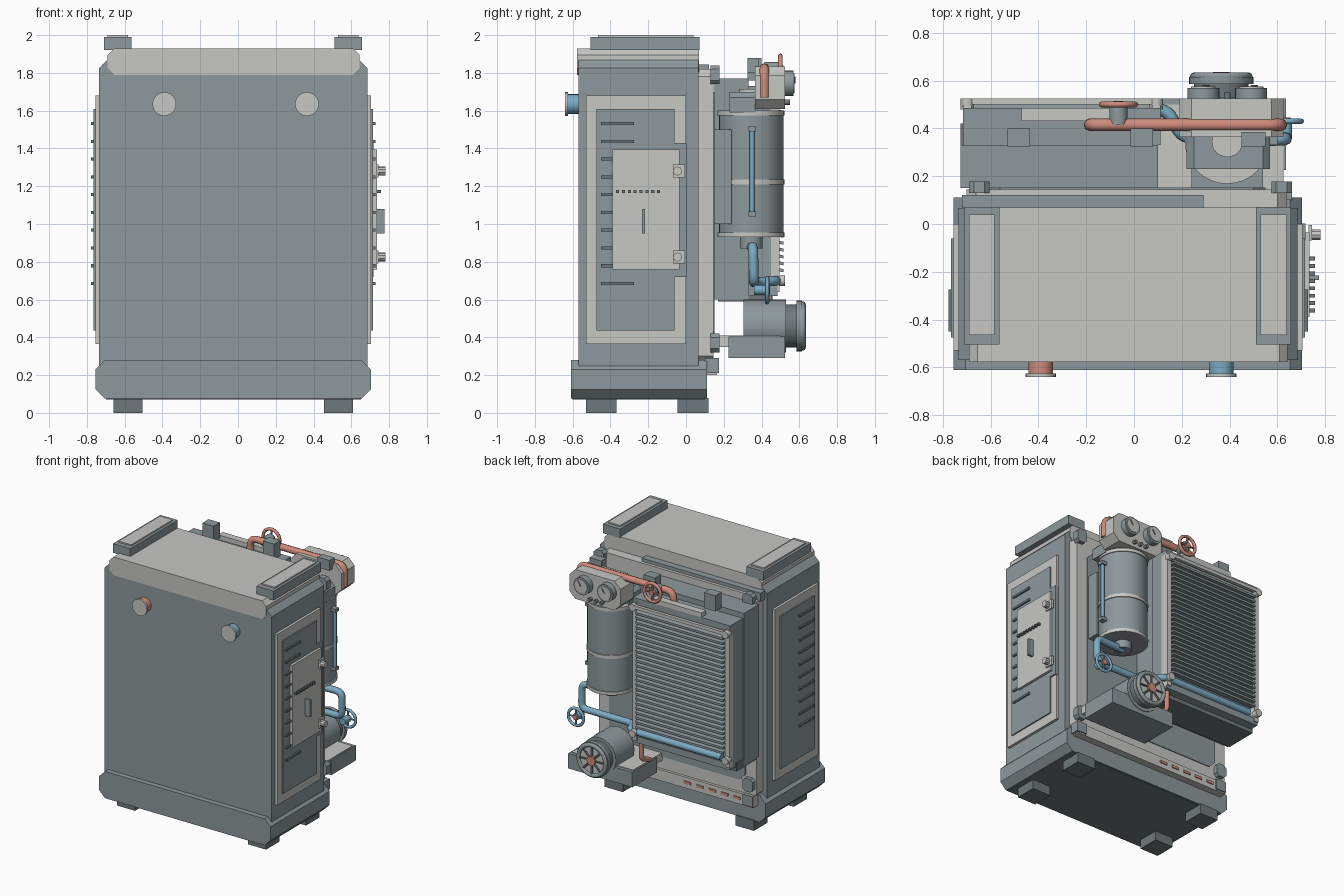
import bpy, bmesh, math
from mathutils import Vector

old = bpy.data.objects.get("Cube")
if old:
    bpy.data.objects.remove(old, do_unlink=True)


def material(name, r, g, b):
    m = bpy.data.materials.new(name)
    m.use_nodes = True
    m.diffuse_color = (r, g, b, 1)
    node = next(n for n in m.node_tree.nodes if n.type == 'BSDF_PRINCIPLED')
    node.inputs["Base Color"].default_value = (r, g, b, 1)
    return m


STEEL = material("steel grey", .27, .32, .335)
LIGHT = material("pale grey", .57, .58, .55)
DARK = material("dark grey", .16, .19, .2)
RED = material("dusty red", .62, .26, .2)
BLUE = material("pale blue", .2, .41, .55)


def finish(name, bm, mat, smooth=False):
    bmesh.ops.recalc_face_normals(bm, faces=bm.faces)
    mesh = bpy.data.meshes.new(name)
    bm.to_mesh(mesh)
    bm.free()
    mesh.materials.append(mat)
    ob = bpy.data.objects.new(name, mesh)
    bpy.context.collection.objects.link(ob)
    if smooth:
        for o in bpy.context.selected_objects:
            o.select_set(False)
        ob.select_set(True)
        bpy.context.view_layer.objects.active = ob
        bpy.ops.object.shade_smooth_by_angle(angle=math.radians(35))
    return ob


def prism(name, x0, x1, y0, y1, z0, z1, mat, low=0, high=0):
    """Block along y, with its lower and upper corners cut off."""
    pts = []
    for x, z, sx, sz, c in ((x0, z0, 1, 1, low), (x1, z0, -1, 1, low),
                            (x1, z1, -1, -1, high), (x0, z1, 1, -1, high)):
        cut = [(x, z + sz * c), (x + sx * c, z)] if c else [(x, z)]
        pts += cut if sx == sz else cut[::-1]
    bm = bmesh.new()
    face = bm.faces.new([bm.verts.new((x, y0, z)) for x, z in pts])
    ext = bmesh.ops.extrude_face_region(bm, geom=[face])
    moved = [v for v in ext["geom"] if isinstance(v, bmesh.types.BMVert)]
    bmesh.ops.translate(bm, verts=moved, vec=(0, y1 - y0, 0))
    return finish(name, bm, mat)


def cyl(name, p, q, r, mat, n=24, r2=None):
    p, q = Vector(p), Vector(q)
    bm = bmesh.new()
    bmesh.ops.create_cone(bm, cap_ends=True, segments=n, radius1=r,
                          radius2=r if r2 is None else r2, depth=(q - p).length)
    bm.transform((q - p).to_track_quat('Z', 'Y').to_matrix().to_4x4())
    bmesh.ops.translate(bm, verts=bm.verts, vec=(p + q) / 2)
    return finish(name, bm, mat, True)


def pipe(name, pts, r, mat, bend=.06, loop=False):
    """Tube along a path with rounded corners."""
    pts = [Vector(p) for p in pts]
    path = pts if loop else [pts[0]]
    if not loop:
        for a, b, c in zip(pts, pts[1:], pts[2:]):
            s, e = b + (a - b).normalized() * bend, b + (c - b).normalized() * bend
            path += [s * (1 - t) ** 2 + b * 2 * t * (1 - t) + e * t * t
                     for t in (i / 5 for i in range(6))]
        path.append(pts[-1])
    cu = bpy.data.curves.new(name, 'CURVE')
    cu.dimensions = '3D'
    cu.bevel_depth, cu.bevel_resolution, cu.use_fill_caps = r, 2, True
    sp = cu.splines.new('POLY')
    sp.points.add(len(path) - 1)
    for point, co in zip(sp.points, path):
        point.co = (*co, 1)
    sp.use_cyclic_u = loop
    cu.materials.append(mat)
    ob = bpy.data.objects.new(name, cu)
    bpy.context.collection.objects.link(ob)
    return ob


def ring(name, c, r, thick, mat):
    angles = [i * math.tau / 28 for i in range(28)]
    return pipe(name, [(c[0] + r * math.cos(a), c[1], c[2] + r * math.sin(a))
                       for a in angles], thick, mat, loop=True)


def spokes(name, c, r, thick, mat, n):
    for i in range(n):
        a = i * math.tau / n
        cyl(name, c, (c[0] + r * math.cos(a), c[1], c[2] + r * math.sin(a)), thick, mat, 6)


# Cabinet, base, cap and feet
prism("cabinet", -.735, .685, -.57, .066, .24, 1.87, STEEL, high=.045)
prism("base", -.755, .703, -.61, .11, .075, .28, STEEL, .05, .05)
prism("base_underside", -.70, .65, -.60, .10, .071, .08, DARK)
prism("top_cap", -.69, .643, -.577, .07, 1.79, 1.93, LIGHT, .035, .035)
for x in (-.66, .455):
    for y in (-.53, -.045):
        prism("foot", x, x + .155, y, y + .163, 0, .08, DARK)
for x in (-.71, .51):
    prism("top_rail", x, x + .147, -.505, .072, 1.92, 1.99, STEEL)
    prism("top_rail_pad", x + .02, x + .127, -.465, .04, 1.985, 2, LIGHT)

# Front ports
for x, mat in ((-.39, RED), (.365, BLUE)):
    cyl("port", (x, -.56, 1.635), (x, -.625, 1.635), .052, mat)
    cyl("port_flange", (x, -.625, 1.635), (x, -.64, 1.635), .063, LIGHT)

# Louvred side panels
for side, x in ((1, .685), (-1, -.735)):
    def plate(name, d0, d1, y0, y1, z0, z1, mat):
        a, b = sorted((x + side * d0, x + side * d1))
        return prism(name, a, b, y0, y1, z0, z1, mat)
    plate("side_frame", -.01, .02, -.53, 0, .365, 1.68, LIGHT)
    plate("side_panel", 0, .03, -.475, -.06, .435, 1.61, STEEL)
    for i in range(10):
        z = .685 + i * .094
        plate("louvre", .02, .042, -.45, -.275, z - .008, z + .008, DARK)

# Service door on the left side
prism("door_recess", .69, .717, -.07, .002, .72, 1.43, STEEL)
prism("door", .70, .735, -.39, -.035, .76, 1.395, LIGHT)
prism("door_handle", .73, .775, -.234, -.216, .95, 1.08, STEEL)
for z in (.825, 1.28):
    prism("door_latch", .73, .745, -.07, -.005, z - .035, z + .035, LIGHT)
    cyl("latch_knob", (.735, -.045, z), (.78, -.045, z), .024, LIGHT, 10)
for i in range(8):
    y = -.37 + i * .031
    prism("door_stud", .73, .757, y, y + .016, 1.165, 1.18, DARK)

# Rear frame, clamps and lower lip
prism("rear_frame", -.70, .64, .06, .145, .26, 1.82, LIGHT, .04, .04)
prism("rear_panel", -.61, .55, .14, .152, .38, 1.70, STEEL, .05, .05)
prism("rear_top_band", -.72, .29, .066, .122, 1.78, 1.845, STEEL)
prism("rear_lip", -.69, .64, .10, .165, .20, .285, LIGHT)
for i in range(5):
    x = -.58 + i * .105
    prism("lip_vent", x, x + .06, .16, .172, .235, .255, RED)
for x in (-.69, .575):
    for z in (.32, 1.74):
        prism("corner_clamp", x, x + .085, .13, .178, z, z + .1, STEEL, .02, .02)
    prism("lip_clamp", x, x + .085, .10, .175, .21, .29, STEEL)

# Radiator
prism("radiator_housing", -.725, .10, .15, .33, .60, 1.77, STEEL)
prism("radiator_core", -.715, .11, .33, .45, .64, 1.72, STEEL)
prism("radiator_back", -.67, .06, .44, .465, .74, 1.66, DARK)
prism("radiator_top_beam", -.715, .11, .33, .485, 1.66, 1.73, STEEL)
prism("radiator_bottom_beam", -.715, .11, .33, .485, .62, .67, STEEL)
prism("radiator_lower_tray", -.725, .10, .17, .42, .59, .65, DARK)
prism("radiator_top_strip", -.47, -.04, .43, .485, 1.725, 1.765, LIGHT)
for x in (-.715, .075):
    prism("radiator_post", x, x + .035, .43, .495, .64, 1.70, LIGHT)
    for z in (.70, 1.67):
        cyl("radiator_bolt", (x + .018, .48, z), (x + .018, .525, z), .028, LIGHT, 12)
for i in range(25):
    z = .765 + i * .0365
    bar = prism("fin", -.675, .07, .455, .515, z - .008, z + .008, STEEL)
    for v in bar.data.vertices:
        if v.co.y > .5:
            v.co.z -= .012
prism("fin_top_rail", -.69, .08, .50, .525, 1.665, 1.69, LIGHT)
for x in (-.53, -.015):
    prism("pipe_bracket", x, x + .095, .325, .40, 1.76, 1.88, STEEL)
prism("pipe_bracket", .45, .55, .325, .385, 1.80, 1.88, STEEL)

# Filter tank
T = (.39, .345)
cyl("tank", (*T, .93), (*T, 1.60), .17, STEEL, 32)
for z in (.93, 1.21, 1.575):
    cyl("tank_band", (*T, z), (*T, z + .025), .177, LIGHT, 32)
cyl("tank_bottom", (*T, .87), (*T, .935), .06, STEEL)
prism("tank_head", .22, .57, .23, .37, 1.59, 1.70, STEEL, high=.03)
cyl("tank_cap", (*T, 1.69), (*T, 1.715), .065, LIGHT)
prism("tank_mount", .24, .54, .14, .24, 1.0, 1.5, STEEL)
pipe("sight_tube", [(.58, .35, 1.05), (.58, .35, 1.5)], .013, BLUE)
for z in (1.04, 1.49):
    prism("sight_tube_fitting", .53, .60, .33, .37, z, z + .025, STEEL)

# Gauge box
prism("gauge_box", .19, .625, .365, .525, 1.61, 1.835, LIGHT, .05, .05)
for x in (.29, .49):
    cyl("gauge_rim", (x, .52, 1.745), (x, .57, 1.745), .067, STEEL)
    cyl("gauge_face", (x, .565, 1.745), (x, .575, 1.745), .052, LIGHT)
    pipe("gauge_needle", [(x, .577, 1.745), (x + .025, .577, 1.78)], .004, DARK)
for x in (.34, .39, .44):
    cyl("gauge_button", (x, .52, 1.645), (x, .55, 1.645), .014, DARK, 12)

# Hot pipe and its valve
pipe("hot_pipe", [(-.185, .415, 1.70), (-.185, .415, 1.825), (.615, .415, 1.825),
                  (.615, .415, 1.67)], .026, RED)
cyl("hot_valve_stem", (-.065, .415, 1.82), (-.065, .49, 1.82), .038, STEEL, 16)
ring("hot_wheel", (-.065, .50, 1.82), .07, .012, RED)
spokes("hot_wheel_spoke", (-.065, .50, 1.82), .07, .008, RED, 4)
cyl("hot_wheel_hub", (-.065, .48, 1.82), (-.065, .515, 1.82), .02, RED, 12)
pipe("drain_pipe", [(.07, .44, .65), (.07, .44, .48), (.07, .34, .44)], .018, RED, .03)

# Cold pipe and its valve
pipe("cold_pipe", [(.39, .345, .88), (.635, .355, .88), (.635, .36, .69), (.20, .36, .69),
                   (.14, .48, .70), (-.64, .48, .70)], .026, BLUE, .05)
cyl("cold_valve_stem", (.635, .36, .65), (.635, .43, .65), .026, BLUE, 16)
ring("cold_wheel", (.635, .43, .65), .065, .011, BLUE)
spokes("cold_wheel_spoke", (.635, .43, .65), .065, .007, BLUE, 4)
cyl("cold_wheel_hub", (.635, .42, .65), (.635, .445, .65), .02, RED, 12)

# Pump motor on its shelf
prism("motor_bracket", .10, .625, .14, .24, .35, .405, LIGHT)
prism("motor_base", .09, .635, .225, .525, .29, .405, STEEL)
prism("motor_shelf", .10, .625, .15, .50, .40, .41, LIGHT)
M = (.365, .46)


def motor_part(name, y0, y1, r, mat):
    return cyl(name, (M[0], y0, M[1]), (M[0], y1, M[1]), r, mat, 32)


motor_part("motor", .305, .53, .14, STEEL)
motor_part("motor_collar", .53, .59, .115, DARK)
motor_part("motor_end", .585, .615, .135, STEEL)
motor_part("fan_plate", .61, .62, .105, LIGHT)
ring("fan_rim", (M[0], .618, M[1]), .115, .016, STEEL)
spokes("fan_blade", (M[0], .622, M[1]), .105, .008, DARK, 8)
motor_part("fan_hub", .61, .636, .035, RED)
